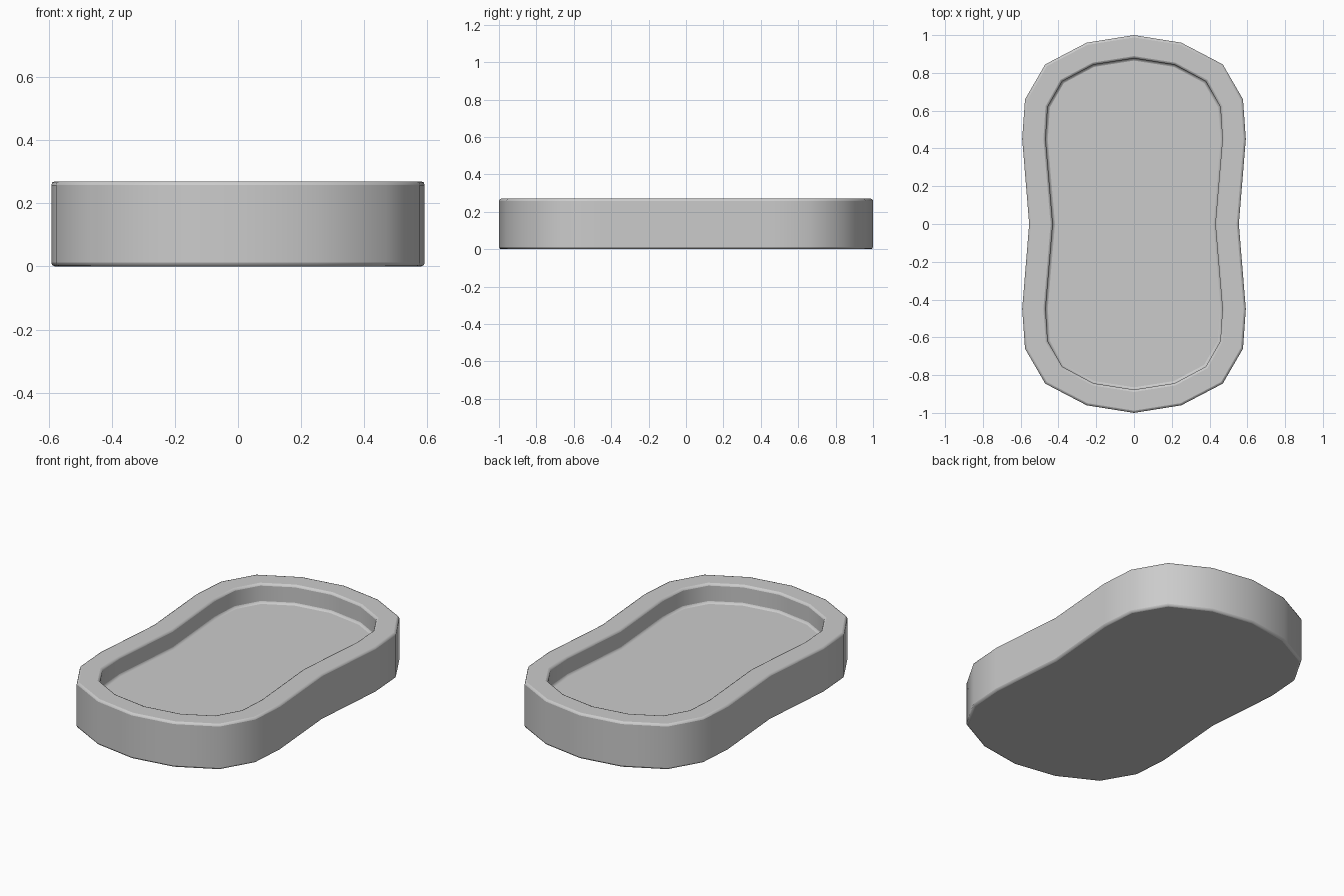
import bpy
import bmesh
import math

cube = bpy.data.objects.get("Cube")
if cube:
    bpy.data.objects.remove(cube, do_unlink=True)

HEIGHT = 0.27
FLOOR = 0.155

# One quarter of each outline, from the back tip to the waist
OUTER = [(0, 1), (0.25, 0.96), (0.47, 0.845), (0.577, 0.66), (0.592, 0.45), (0.555, 0)]
INNER = [(0, 0.877), (0.215, 0.843), (0.38, 0.755), (0.457, 0.62), (0.468, 0.448), (0.43, 0)]


def full_outline(quarter):
    """Mirror a quarter outline into a closed loop."""
    half = quarter + [(x, -y) for x, y in quarter[-2::-1]]
    return half + [(-x, y) for x, y in half[-2:0:-1]]


def material(name, value):
    mat = bpy.data.materials.new(name)
    mat.use_nodes = True
    colour = (value, value, value, 1)
    mat.diffuse_color = colour
    mat.node_tree.nodes["Principled BSDF"].inputs["Base Color"].default_value = colour
    return mat


# Rings run from the underside up the outer wall, over the rim and down to the floor
bm = bmesh.new()
levels = [(OUTER, 0), (OUTER, HEIGHT), (INNER, HEIGHT), (INNER, FLOOR)]
rings = [[bm.verts.new((x, y, z)) for x, y in full_outline(q)] for q, z in levels]
count = len(rings[0])
for low, high in zip(rings, rings[1:]):
    for i in range(count):
        j = (i + 1) % count
        bm.faces.new((low[i], low[j], high[j], high[i]))
bm.faces.new(rings[0])
bm.faces.new(rings[-1])
bmesh.ops.recalc_face_normals(bm, faces=bm.faces)

mesh = bpy.data.meshes.new("tray")
bm.to_mesh(mesh)
bm.free()
tray = bpy.data.objects.new("tray", mesh)
bpy.context.collection.objects.link(tray)
mesh.materials.append(material("plain grey", 0.6))

# Small softened edges around the rim, base and floor
bevel = tray.modifiers.new("soft_edges", "BEVEL")
bevel.width = 0.012
bevel.segments = 2
bevel.limit_method = "ANGLE"
bevel.angle_limit = math.radians(60)

bpy.ops.object.select_all(action="DESELECT")
tray.select_set(True)
bpy.context.view_layer.objects.active = tray
bpy.ops.object.shade_smooth_by_angle(angle=math.radians(50))
bpy.ops.object.modifier_apply(modifier="soft_edges")
bpy.ops.object.shade_smooth_by_angle(angle=math.radians(50))
